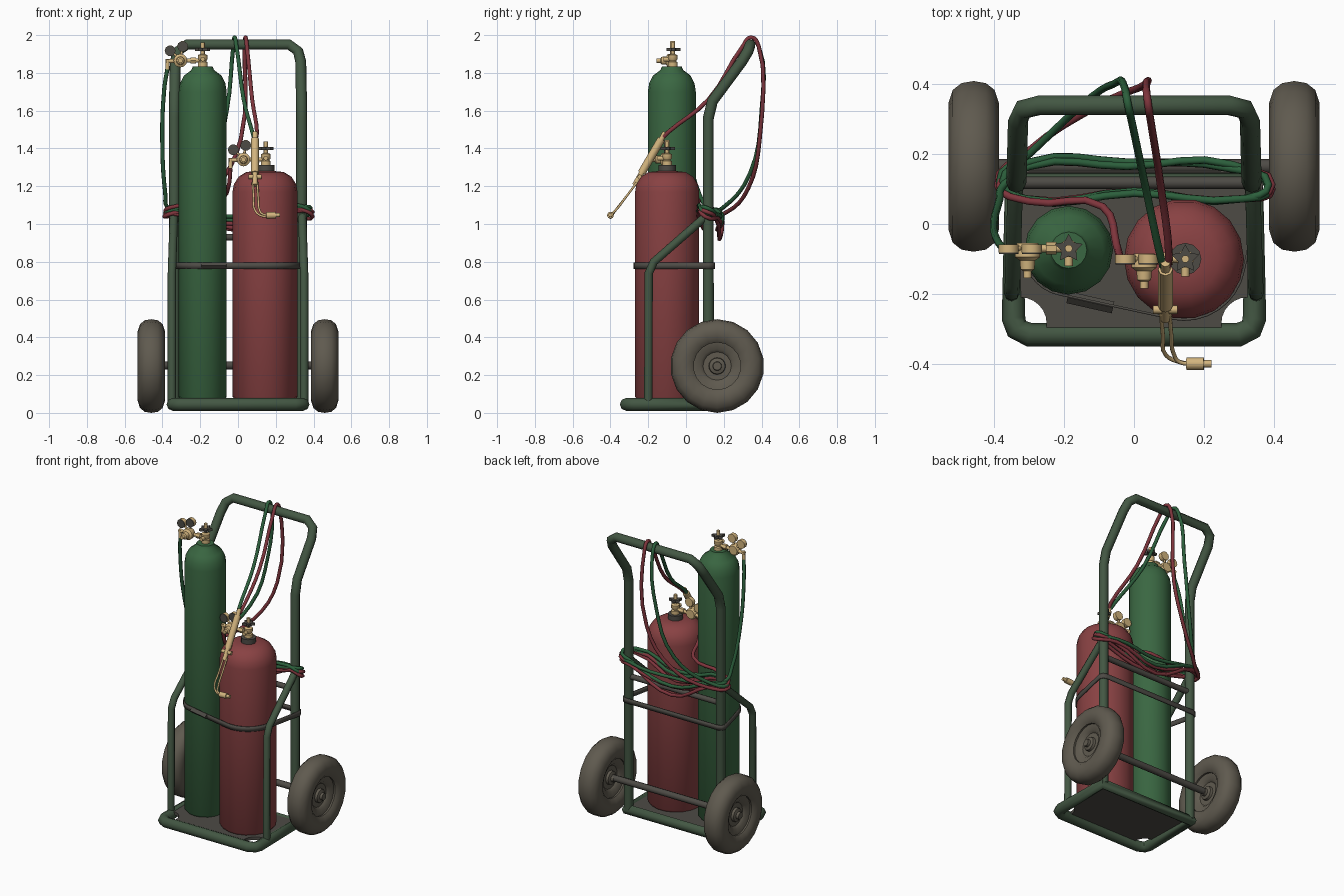
import bpy, bmesh, math
from mathutils import Vector, Matrix
from mathutils.geometry import convex_hull_2d

if "Cube" in bpy.data.objects:
    bpy.data.objects.remove(bpy.data.objects["Cube"])


def material(name, rgb):
    m = bpy.data.materials.new(name)
    m.diffuse_color = (*rgb, 1)
    m.use_nodes = True
    m.node_tree.nodes["Principled BSDF"].inputs["Base Color"].default_value = m.diffuse_color
    return m


FRAME = material("frame_green", (.056, .095, .056))
GREEN = material("cylinder_green", (.042, .135, .054))
RED = material("cylinder_red", (.25, .054, .056))
HOSE_G = material("hose_green", (.025, .115, .045))
HOSE_R = material("hose_red", (.21, .035, .045))
BRASS = material("brass", (.65, .46, .21))
TYRE = material("tyre_grey", (.115, .102, .078))
DARK = material("dark_steel", (.075, .07, .06))


def finish(name, me, mat, angle=40):
    ob = bpy.data.objects.new(name, me)
    bpy.context.collection.objects.link(ob)
    me.materials.clear()
    me.materials.append(mat)
    bpy.ops.object.select_all(action='DESELECT')
    ob.select_set(True)
    bpy.context.view_layer.objects.active = ob
    bpy.ops.object.shade_smooth_by_angle(angle=math.radians(angle))
    return ob


def from_bm(name, bm, mat, angle=40):
    bmesh.ops.recalc_face_normals(bm, faces=bm.faces)
    me = bpy.data.meshes.new(name)
    bm.to_mesh(me)
    bm.free()
    return finish(name, me, mat, angle)


def lathe(name, prof, n, mat, loc, axis='Z', closed=False):
    """Revolve (radius, height) points around an axis."""
    rot = {'Z': Matrix(), 'X': Matrix.Rotation(math.pi / 2, 4, 'Y'),
           'Y': Matrix.Rotation(math.pi / 2, 4, 'X')}[axis]  # 'Y' points to -y
    bm = bmesh.new()
    vs = [bm.verts.new((r, 0, h)) for r, h in prof]
    es = [bm.edges.new(p) for p in zip(vs, vs[1:])]
    if closed:
        es.append(bm.edges.new((vs[-1], vs[0])))
    bmesh.ops.spin(bm, geom=vs + es, cent=(0, 0, 0), axis=(0, 0, 1),
                   angle=2 * math.pi, steps=n, use_duplicate=False)
    bmesh.ops.remove_doubles(bm, verts=bm.verts, dist=1e-4)
    bm.transform(Matrix.Translation(loc) @ rot)
    return from_bm(name, bm, mat)


def tube(name, pts, r, mat, cyclic=False, smooth=False, res=2):
    """Round tube through points, straight or curved."""
    cu = bpy.data.curves.new(name, 'CURVE')
    cu.dimensions = '3D'
    cu.bevel_depth, cu.bevel_resolution, cu.use_fill_caps = r, res, True
    cu.resolution_u = 4
    sp = cu.splines.new('BEZIER' if smooth else 'POLY')
    dest = sp.bezier_points if smooth else sp.points
    dest.add(len(pts) - 1)
    for d, p in zip(dest, pts):
        if smooth:
            d.co = p
            d.handle_left_type = d.handle_right_type = 'AUTO'
        else:
            d.co = (*p, 1)
    sp.use_cyclic_u = cyclic
    tmp = bpy.data.objects.new(name + "_path", cu)
    bpy.context.collection.objects.link(tmp)
    dg = bpy.context.evaluated_depsgraph_get()
    me = bpy.data.meshes.new_from_object(tmp.evaluated_get(dg))
    bpy.data.objects.remove(tmp)
    return finish(name, me, mat, 50)


def prism(name, outline, z0, z1, mat):
    bm = bmesh.new()
    f = bm.faces.new([bm.verts.new((x, y, z0)) for x, y in outline])
    ext = bmesh.ops.extrude_face_region(bm, geom=[f])
    bmesh.ops.translate(bm, vec=(0, 0, z1 - z0),
                        verts=[v for v in ext['geom'] if isinstance(v, bmesh.types.BMVert)])
    return from_bm(name, bm, mat, 30)


def circle(cx, cy, r, n=32):
    return [Vector((cx + r * math.cos(2 * math.pi * i / n), cy + r * math.sin(2 * math.pi * i / n))) for i in range(n)]


# Base ring and floor plate with scooped front corners
half = [(.345, .12), (.345, -.27), (.335, -.3), (.3, -.317)]
ring = half + [(-x, y) for x, y in half[::-1]]
tube("base_ring", [(x, y, .045) for x, y in ring], .034, FRAME, cyclic=True)
scoop = [(.325 - .075 * math.cos(a), -.285 + .075 * math.sin(a))
         for a in [math.pi / 2 * (1 - i / 6) for i in range(7)]]
side = [(.335, .13), (.335, -.21)] + scoop + [(.25, -.31)]
prism("floor_plate", side + [(-x, y) for x, y in side[::-1]], .05, .07, DARK)

# Handle hoop, side braces, crossbar, axle
h = [(-.337, .118, .05), (-.337, .118, 1.56), (-.336, .14, 1.65), (-.332, .295, 1.86),
     (-.318, .328, 1.915), (-.27, .34, 1.95)]
tube("handle_hoop", h + [(-x, y, z) for x, y, z in h[::-1]], .029, FRAME)
for s, n in ((-1, "left"), (1, "right")):
    tube("side_brace_" + n, [(s * .35, -.2, .05), (s * .35, -.197, .74), (s * .348, -.17, .8),
                             (s * .34, .105, 1.04)], .022, FRAME)
tube("crossbar", [(-.33, .118, .93), (.33, .118, .93)], .018, DARK)
tube("axle", [(-.47, .165, .252), (.47, .165, .252)], .021, DARK)

# Wheels
tyre = [(.125, .05), (.145, .066), (.185, .072), (.222, .06), (.242, .035)]
rim = [(0, .056), (.022, .056), (.024, .04), (.042, .034), (.045, .018), (.075, .018), (.09, .034), (.132, .04)]
for s, n in ((-1, "left"), (1, "right")):
    at = (s * .459, .165, .248)
    lathe("tyre_" + n, tyre + [(.248, 0)] + [(r, -z) for r, z in tyre[::-1]], 18, TYRE, at, 'X', True)
    lathe("rim_" + n, rim + [(r, -z) for r, z in rim[::-1]], 16, TYRE, at, 'X')

# Gas cylinders with collars
lathe("green_cylinder", [(0, .07), (.115, .07), (.127, .085), (.127, 1.7), (.12, 1.745),
                         (.1, 1.785), (.06, 1.815), (.052, 1.835), (0, 1.835)], 16, GREEN, (-.187, -.075, 0))
lathe("red_cylinder", [(0, .07), (.16, .07), (.172, .085), (.172, 1.17), (.165, 1.21),
                       (.14, 1.25), (.1, 1.275), (.05, 1.28), (0, 1.28)], 18, RED, (.143, -.1, 0))
lathe("red_cylinder_collar", [(0, 1.27), (.046, 1.27), (.046, 1.312), (0, 1.312)], 12, DARK, (.147, -.1, 0))

# Valve, star handwheel and regulator, one set per cylinder
for n, vx, vy, vz in (("green", -.187, -.07, 1.832), ("red", .147, -.1, 1.308)):
    lathe(n + "_valve", [(0, 0), (.026, 0), (.026, .025), (.018, .03), (.026, .04), (.026, .062),
                         (.011, .068), (.011, .128), (0, .128)], 10, BRASS, (vx, vy, vz))
    star = [(vx + r * math.sin(i * math.pi / 5), vy + r * math.cos(i * math.pi / 5))
            for i in range(10) for r in [.042 if i % 2 == 0 else .022]]
    prism(n + "_handwheel", star, vz + .083, vz + .1, DARK)
    tube(n + "_inlet", [(vx, vy, vz + .035), (vx - .195, vy, vz + .03)], .011, BRASS)
    tube(n + "_inlet_nut", [(vx - .035, vy, vz + .034), (vx - .065, vy, vz + .033)], .018, BRASS, res=1)
    tube(n + "_valve_outlet", [(vx, vy, vz + .04), (vx, vy - .05, vz + .04)], .012, BRASS)
    lathe(n + "_regulator", [(0, -.015), (.03, -.015), (.036, -.005), (.036, .025), (.022, .035), (.02, .06),
                             (.012, .065), (.012, .085), (0, .085)], 12, BRASS, (vx - .118, vy, vz + .033), 'Y')
    for k, (dx, dz) in enumerate(((-.172, .085), (-.106, .108))):
        gx, gz = vx + dx, vz + dz
        tube(f"{n}_gauge_stem_{k}", [(vx - .118, vy, vz + .04), (gx, vy, gz)], .007, BRASS)
        lathe(f"{n}_gauge_{k}", [(0, -.012), (.029, -.012), (.029, .012), (0, .012)], 10, BRASS, (gx, vy, gz), 'Y')
        lathe(f"{n}_gauge_face_{k}", [(0, .01), (.028, .01), (.028, .016), (0, .016)], 10, DARK, (gx, vy, gz), 'Y')
    tube(n + "_hose_outlet", [(vx - .185, vy, vz + .04), (vx - .187, vy, vz - .015)], .011, BRASS)

# Strap: hull around both cylinders and the uprights
pts = circle(-.187, -.075, .129) + circle(.143, -.1, .174) + circle(-.337, .118, .031, 8) + circle(.337, .118, .031, 8)
hull = [pts[i] for i in convex_hull_2d(pts)]
bm = bmesh.new()
lo = [bm.verts.new((p.x, p.y, .763)) for p in hull]
hi = [bm.verts.new((p.x, p.y, .795)) for p in hull]
for i in range(len(hull)):
    j = (i + 1) % len(hull)
    bm.faces.new((lo[i], lo[j], hi[j], hi[i]))
strap = from_bm("strap", bm, DARK)
mod = strap.modifiers.new("thickness", 'SOLIDIFY')
mod.thickness, mod.offset = .007, 0
tube("strap_buckle", [(-.19, -.21, .779), (-.06, -.239, .779)], .017, DARK, res=0)

# Cutting torch
tube("torch_handle", [(.09, -.13, 1.45), (.09, -.235, 1.27)], .021, BRASS)
tube("torch_hose_joint", [(.09, -.11, 1.485), (.09, -.135, 1.44)], .014, BRASS)
tube("torch_head", [(.09, -.235, 1.27), (.09, -.272, 1.205)], .014, BRASS)
tube("torch_valves", [(.055, -.245, 1.25), (.125, -.245, 1.25)], .012, BRASS)
for k, d in enumerate((-.012, .012)):
    tube(f"torch_pipe_{k}", [(.09 + d, -.26, 1.22), (.095 + d, -.32, 1.14), (.103 + d, -.375, 1.07),
                             (.13, -.395, 1.047 + d / 2), (.17, -.4, 1.045)], .006, BRASS, smooth=True)
tube("torch_nozzle", [(.15, -.4, 1.045), (.2, -.4, 1.047)], .018, BRASS)
tube("torch_tip", [(.2, -.4, 1.047), (.222, -.4, 1.048)], .011, BRASS)


# Hoses: from regulator, coiled round the uprights, over the handle, to the torch
def coil(z, sag, w, turns=2):
    out = []
    for k in range(turns):
        s, e = sag + .05 * k, .012 * k
        out += [(-w, .11 + e, z - e), (-.3, .165 + e, z - .02), (-.02, .165 + e, z - s), (.28, .17 - e, z - .04),
                (w + .01, .1 + e, z - .03 + 2 * e), (.31, .072, z + .01 - e), (.0, .088 + e / 2, z - .02 - s / 2),
                (-.31, .072, z - .02 + e)]
    return out


green_path = [(-.374, -.07, 1.82), (-.39, -.05, 1.72), (-.4, .01, 1.38), (-.385, .07, 1.16)]
green_path += coil(1.09, .06, .375) + [
    (-.385, .12, 1.06), (-.3, .2, 1.09), (-.15, .34, 1.27), (-.06, .4, 1.6), (-.025, .385, 1.94), (-.018, .345, 1.988),
    (-.008, .3, 1.94), (.03, .12, 1.66), (.075, -.09, 1.49), (.083, -.12, 1.46)]
tube("green_hose", green_path, .011, HOSE_G, smooth=True)
red_path = [(-.04, -.1, 1.29), (-.05, -.06, 1.2), (-.09, .05, 1.14), (-.3, .065, 1.1)]
red_path += coil(1.07, .1, .385) + [
    (-.39, .11, 1.04), (-.3, .21, 1.06), (-.12, .33, 1.19), (.015, .39, 1.45), (.035, .385, 1.94), (.04, .345, 1.988),
    (.047, .3, 1.94), (.075, .12, 1.66), (.1, -.09, 1.49), (.097, -.12, 1.46)]
tube("red_hose", red_path, .011, HOSE_R, smooth=True)
